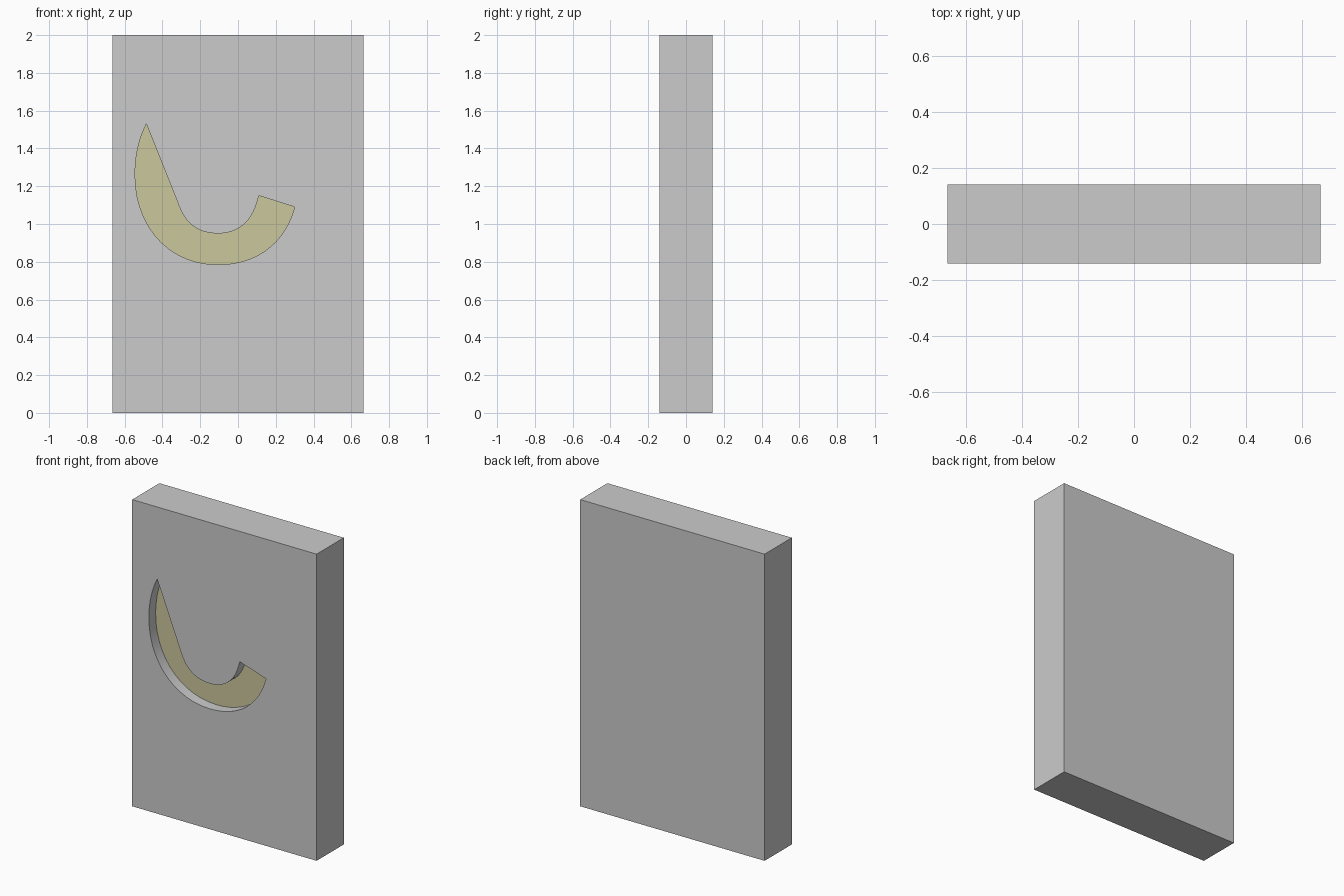
import bpy, bmesh
from mathutils import Vector
from mathutils.geometry import interpolate_bezier

if "Cube" in bpy.data.objects:
    bpy.data.objects.remove(bpy.data.objects["Cube"])

W, D, H = 1.33, 0.28, 2.0
FRONT, FLOOR = -D / 2, -0.07

# Hook outline in the front plane (x, z): cubic segments of start, handle, handle, end
SEGMENTS = [
    [(-0.485, 1.53), (-0.525, 1.45), (-0.545, 1.36), (-0.545, 1.26)],
    [(-0.545, 1.26), (-0.545, 0.99), (-0.37, 0.785), (-0.105, 0.785)],
    [(-0.105, 0.785), (0.10, 0.785), (0.25, 0.90), (0.30, 1.09)],
    [(0.11, 1.15), (0.08, 1.01), (0.0, 0.95), (-0.105, 0.95)],
    [(-0.105, 0.95), (-0.20, 0.95), (-0.27, 0.99), (-0.31, 1.09)],
]


def outline(steps=14):
    pts = []
    for seg in SEGMENTS:
        for p in interpolate_bezier(*[Vector((x, z, 0)) for x, z in seg], steps):
            if not pts or (p - pts[-1]).length > 1e-5:
                pts.append(p)
    return pts


def hook(name, y, depth=0.0):
    """Flat hook face at y, facing front, optionally extruded towards the front."""
    bm = bmesh.new()
    face = bm.faces.new([bm.verts.new((p.x, y, p.y)) for p in outline()])
    face.normal_update()
    if face.normal.y > 0:
        face.normal_flip()
    if depth:
        new = bmesh.ops.extrude_face_region(bm, geom=[face], use_keep_orig=True)["geom"]
        bmesh.ops.translate(bm, vec=(0, -depth, 0),
                            verts=[v for v in new if isinstance(v, bmesh.types.BMVert)])
        bmesh.ops.recalc_face_normals(bm, faces=bm.faces)
    return to_object(name, bm)


def to_object(name, bm):
    mesh = bpy.data.meshes.new(name)
    bm.to_mesh(mesh)
    bm.free()
    obj = bpy.data.objects.new(name, mesh)
    bpy.context.collection.objects.link(obj)
    return obj


def smooth(obj):
    bpy.ops.object.select_all(action='DESELECT')
    obj.select_set(True)
    bpy.context.view_layer.objects.active = obj
    bpy.ops.object.shade_smooth_by_angle()


# Slab
bpy.ops.mesh.primitive_cube_add(size=1, location=(0, 0, H / 2))
slab = bpy.context.object
slab.name = "slab"
slab.scale = (W, D, H)
bpy.ops.object.transform_apply(location=True, rotation=False, scale=True)

# Hook-shaped pocket cut into the front
cutter = hook("pocket_cutter", FLOOR, 0.2)
mod = slab.modifiers.new("pocket", 'BOOLEAN')
mod.operation, mod.solver, mod.object = 'DIFFERENCE', 'EXACT', cutter
bpy.context.view_layer.objects.active = slab
bpy.ops.object.modifier_apply(modifier=mod.name)
bpy.data.objects.remove(cutter)

# Open the pocket floor so the coloured panel closes it
bm = bmesh.new()
bm.from_mesh(slab.data)
floor = [f for f in bm.faces if all(abs(v.co.y - FLOOR) < 1e-4 for v in f.verts)]
bmesh.ops.delete(bm, geom=floor, context='FACES')
bm.to_mesh(slab.data)
bm.free()
smooth(slab)

# Coloured pocket floor
panel = hook("pocket_floor", FLOOR)
olive = bpy.data.materials.new("olive")
olive.diffuse_color = (0.6, 0.57, 0.34, 1)
olive.use_nodes = True
olive.node_tree.nodes["Principled BSDF"].inputs["Base Color"].default_value = olive.diffuse_color
panel.data.materials.append(olive)
